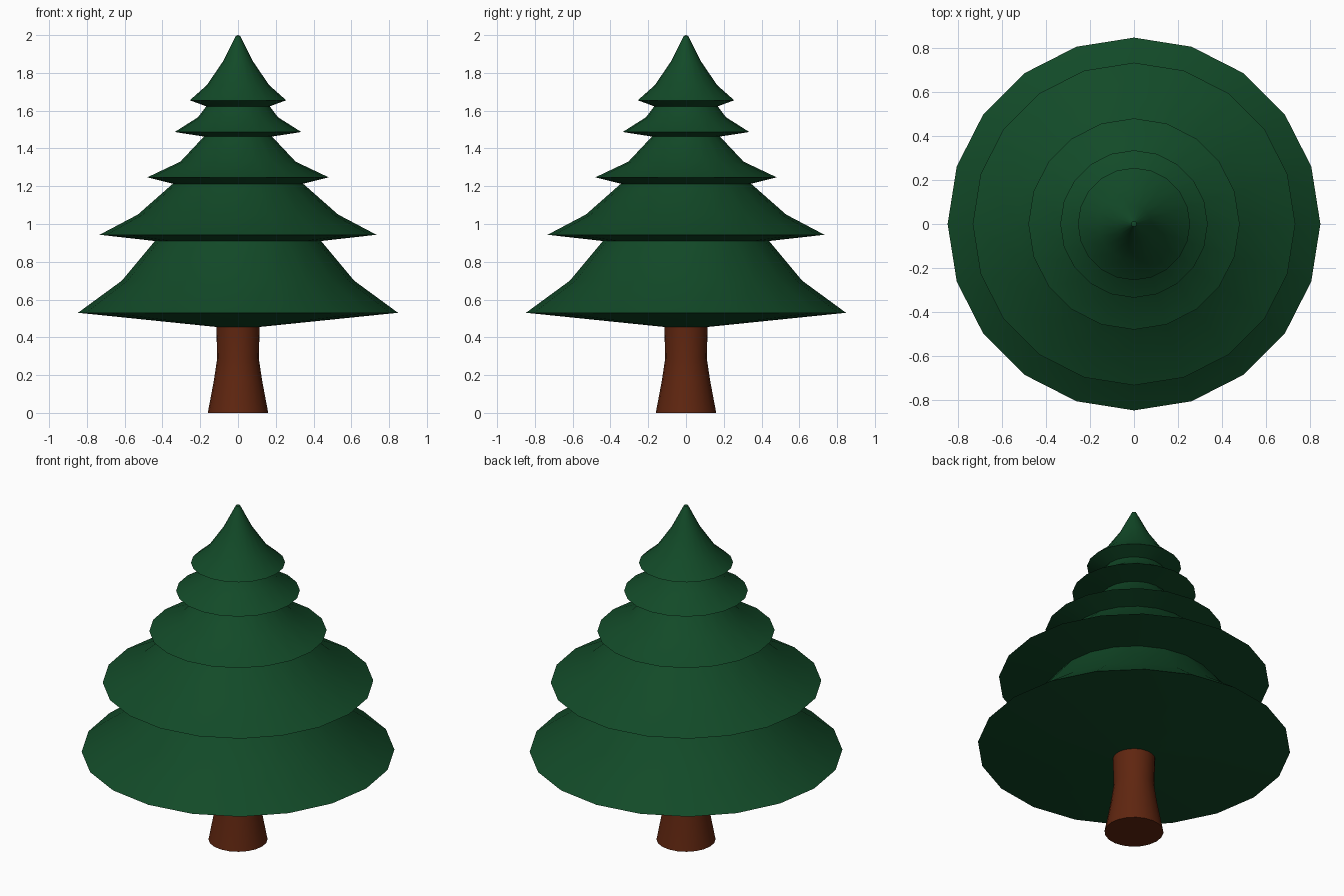
import bpy, bmesh, math

if "Cube" in bpy.data.objects:
    bpy.data.objects.remove(bpy.data.objects["Cube"])

SIDES = 20

def material(name, rgb):
    m = bpy.data.materials.new(name)
    m.diffuse_color = (*rgb, 1)
    m.use_nodes = True
    m.node_tree.nodes["Principled BSDF"].inputs["Base Color"].default_value = m.diffuse_color
    return m

def lathe(name, profile, mat):
    """Spin (radius, height) points around z; radius 0 makes a pole."""
    bm = bmesh.new()
    rings = []
    for r, z in profile:
        n = 1 if r == 0 else SIDES
        rings.append([bm.verts.new((r * math.cos(math.tau * i / SIDES),
                                    r * math.sin(math.tau * i / SIDES), z)) for i in range(n)])
    for a, b in zip(rings, rings[1:]):
        for i in range(SIDES):
            j = (i + 1) % SIDES
            if len(a) == 1:
                bm.faces.new((a[0], b[j], b[i]))
            elif len(b) == 1:
                bm.faces.new((a[i], a[j], b[0]))
            else:
                bm.faces.new((a[i], a[j], b[j], b[i]))
    bmesh.ops.recalc_face_normals(bm, faces=bm.faces)
    mesh = bpy.data.meshes.new(name)
    bm.to_mesh(mesh)
    bm.free()
    mesh.materials.append(mat)
    obj = bpy.data.objects.new(name, mesh)
    bpy.context.collection.objects.link(obj)
    bpy.ops.object.select_all(action='DESELECT')
    obj.select_set(True)
    bpy.context.view_layer.objects.active = obj
    bpy.ops.object.shade_smooth_by_angle(angle=math.radians(40))
    return obj

green = material("pine green", (0.006, 0.068, 0.021))
brown = material("bark brown", (0.115, 0.019, 0.005))

# Flared trunk, ending just inside the foliage
lathe("trunk", [(0, 0), (0.16, 0), (0.128, 0.17), (0.11, 0.29), (0.115, 0.46), (0, 0.46)], brown)

# Foliage: each tier is (neck below, rim, bend), necks join neighbouring tiers
tiers = [
    ((0.115, 0.455), (0.847, 0.53), (0.615, 0.70)),
    ((0.44, 0.91), (0.733, 0.943), (0.53, 1.05)),
    ((0.345, 1.213), (0.48, 1.247), (0.305, 1.33)),
    ((0.18, 1.463), (0.335, 1.487), (0.212, 1.565)),
    ((0.168, 1.623), (0.255, 1.655), (0.165, 1.735)),
]
profile = [(0, 0.455)] + [p for tier in tiers for p in tier]
profile += [(0.08, 1.86), (0.012, 1.995), (0, 2.0)]
lathe("foliage", profile, green)
